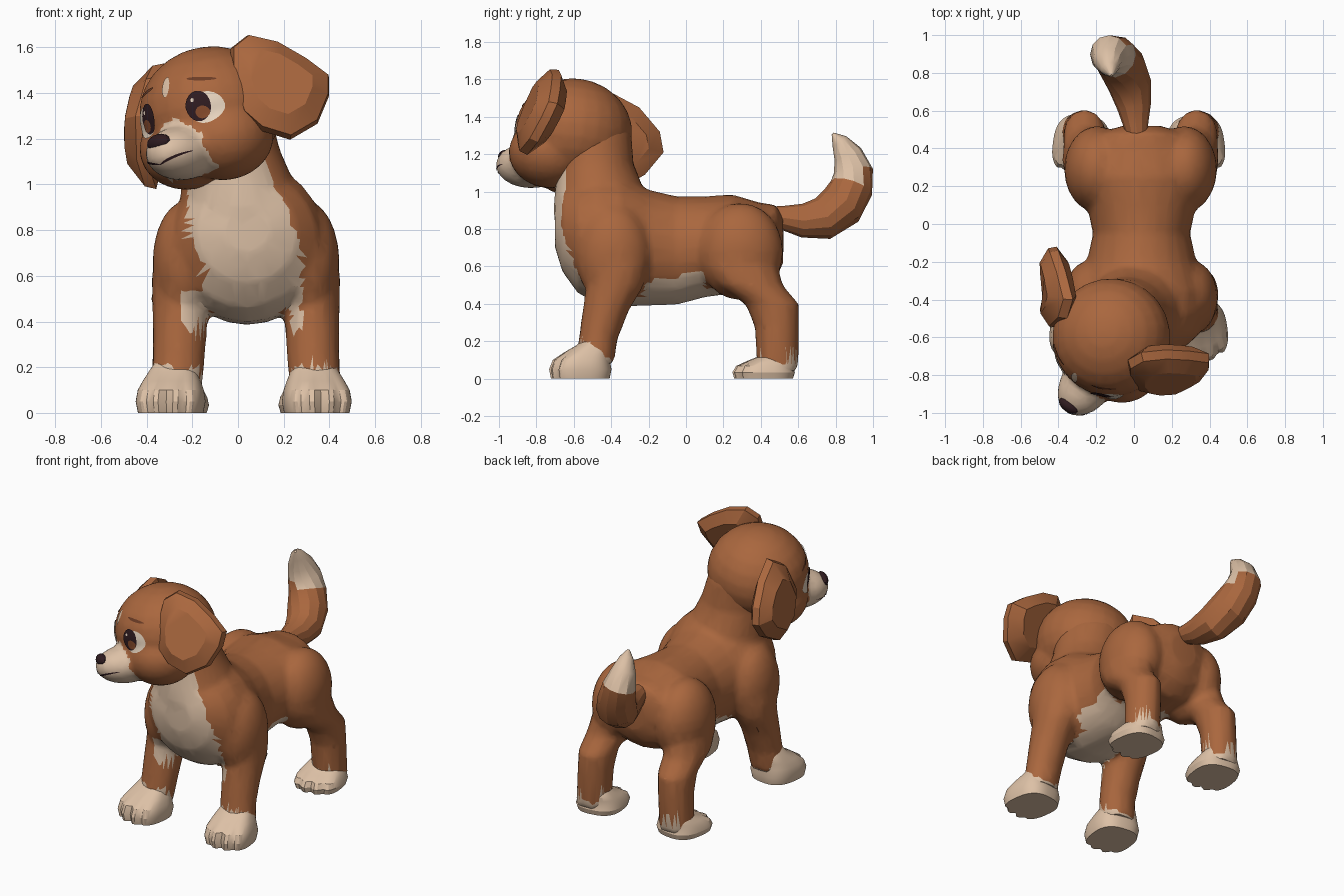
import bpy, bmesh, math
from mathutils import Vector, Matrix
from mathutils.bvhtree import BVHTree

if "Cube" in bpy.data.objects:
    bpy.data.objects.remove(bpy.data.objects["Cube"])


def material(name, rgb):
    m = bpy.data.materials.new(name)
    m.diffuse_color = (*rgb, 1)
    m.use_nodes = True
    m.node_tree.nodes["Principled BSDF"].inputs["Base Color"].default_value = m.diffuse_color
    return m


BROWN = material("chestnut fur", (0.40, 0.135, 0.048))
CREAM = material("cream fur", (0.72, 0.53, 0.38))
DARK = material("dark nose and pupil", (0.028, 0.011, 0.014))
WHITE = material("eye white", (0.80, 0.66, 0.52))
IRIS = material("iris brown", (0.24, 0.07, 0.025))
BROW = material("brow brown", (0.15, 0.045, 0.018))
TAU = 2 * math.pi


def make(name, verts, faces, mats):
    me = bpy.data.meshes.new(name)
    me.from_pydata([tuple(v) for v in verts], [], faces)
    bm = bmesh.new()
    bm.from_mesh(me)
    bmesh.ops.recalc_face_normals(bm, faces=bm.faces)
    bm.to_mesh(me)
    bm.free()
    for m in mats:
        me.materials.append(m)
    ob = bpy.data.objects.new(name, me)
    bpy.context.collection.objects.link(ob)
    return ob


def skin(name, rings, mats):
    """Bridge rings of points and cap both ends."""
    n = len(rings[0])
    verts = [p for r in rings for p in r]
    faces = [(k * n + i, k * n + (i + 1) % n, (k + 1) * n + (i + 1) % n, (k + 1) * n + i)
             for k in range(len(rings) - 1) for i in range(n)]
    faces += [tuple(range(n)), tuple(range(len(verts) - n, len(verts)))]
    return make(name, verts, faces, mats)


def ellipse(c, a, b, n):
    c, a, b = Vector(c), Vector(a), Vector(b)
    return [c + a * math.cos(TAU * i / n) + b * math.sin(TAU * i / n) for i in range(n)]


def ball(name, c, r, mats, seg=24):
    bpy.ops.mesh.primitive_uv_sphere_add(segments=seg, ring_count=seg // 2)
    ob = bpy.context.object
    ob.name = name
    ob.data.transform(Matrix.Translation(c) @ Matrix.Diagonal((*r, 1)))
    for m in mats:
        ob.data.materials.append(m)
    return ob


def fuse(name, obs, voxel, smooth, ratio):
    """Blend overlapping volumes into one faceted skin."""
    bpy.ops.object.select_all(action='DESELECT')
    for o in obs:
        o.select_set(True)
    ob = obs[0]
    bpy.context.view_layer.objects.active = ob
    bpy.ops.object.join()
    ob.name = name
    m = ob.modifiers.new("blend", 'REMESH')
    m.mode, m.voxel_size = 'VOXEL', voxel
    m = ob.modifiers.new("relax", 'SMOOTH')
    m.factor, m.iterations = 0.5, smooth
    m = ob.modifiers.new("facet", 'DECIMATE')
    m.ratio = ratio
    bpy.ops.object.convert(target='MESH')
    ob.data.materials.clear()
    ob.data.materials.append(BROWN)
    ob.data.materials.append(CREAM)
    return ob


def paint(ob, rule):
    for p in ob.data.polygons:
        p.material_index = int(bool(rule(p.center, p.normal)))


# Torso, neck, shoulders, haunches and legs
torso = [(.52, .74, .10, .12), (.48, .73, .23, .20), (.40, .70, .31, .24), (.25, .72, .33, .265),
         (.10, .705, .29, .27), (-.05, .685, .258, .29), (-.20, .70, .29, .31),
         (-.35, .735, .345, .35), (-.48, .75, .34, .35), (-.58, .76, .31, .30),
         (-.66, .79, .22, .22), (-.70, .80, .10, .10)]
neck = [(.75, .03, -.43, .30, .26), (.90, .02, -.45, .275, .26), (1.0, 0, -.46, .25, .24),
        (1.15, -.04, -.485, .225, .205), (1.3, -.08, -.51, .225, .22), (1.42, -.1, -.54, .2, .21)]
FRONT = [(.72, .27, -.37, .10, .13), (.6, .285, -.37, .13, .16), (.5, .285, -.38, .128, .155),
         (.36, .29, -.43, .12, .125), (.21, .295, -.47, .115, .105), (.08, .31, -.49, .115, .105)]
HIND = [(.75, .24, .29, .12, .17), (.6, .265, .29, .14, .205), (.5, .285, .34, .13, .18),
        (.40, .295, .46, .115, .145), (.28, .30, .485, .11, .12), (.04, .31, .49, .11, .11)]
MID = .035
parts = [
    skin("torso", [ellipse((.04, y, z), (rx, 0, 0), (0, 0, rz), 24) for y, z, rx, rz in torso], []),
    skin("neck", [ellipse((x, y, z), (rx, 0, 0), (0, ry, 0), 24) for z, x, y, rx, ry in neck], [])]
for s in (1, -1):
    parts.append(ball("haunch", (MID + s * .23, .29, .68), (.175, .23, .26), []))
    parts.append(ball("shoulder", (MID + s * .26, -.39, .66), (.15, .20, .27), []))
    for rows in (FRONT, HIND):
        parts.append(skin("leg", [ellipse((MID + s * x, y, z), (rx, 0, 0), (0, ry, 0), 12)
                                  for z, x, y, rx, ry in rows], []))
body = fuse("body_and_legs", parts, .02, 4, .25)


def body_cream(c, n):
    if c.z < .36:
        return c.z < (.2 - .6 * (c.y + .57) if c.y < -.1 else .13)
    left = -.22 + .07 * min(1, max(0, (.78 - c.z) / .15))
    bib = c.y < -.5 and n.y < -.15 and c.z < 1.2 and left < c.x < min(.28, .28 - .42 * (c.z - .72))
    wide = .27 if -.22 < c.y < .1 else .16
    belly = -.6 < c.y < .2 and abs(c.x - .04) < wide and c.z < .56 + .25 * c.y and n.z < .1
    patch = c.z < .54 and -.25 < c.x < -.12 and c.y < -.4 and n.y < -.3
    return bib or belly or patch


paint(body, body_cream)

# Paws with scalloped toes
PAW = [(0, 0, .14, .155), (.05, 0, .15, .165), (.10, .005, .142, .15), (.14, .035, .125, .12),
       (.18, .07, .105, .085), (.22, .08, .08, .06)]


def paw(name, x, y, turn, tall):
    rings = []
    rot = Matrix.Rotation(turn, 3, 'Z')
    for z, dy, rx, ry in PAW:
        ring = []
        for i in range(48):
            t = TAU * i / 48
            ct, st = math.cos(t), math.sin(t)
            # squarer outline, with grooves between the toes at the front
            px = rx * math.copysign(abs(ct) ** .75, ct)
            py = ry * math.copysign(abs(st) ** .75, st)
            g = min(abs(px / rx - k) for k in (-.55, 0, .55))
            s = 1 - .16 * max(0, 1 - g / .2) if st < 0 and z < .14 else 1
            ring.append(rot @ Vector((px, py * s + dy, z * tall)) + Vector((x, y, 0)))
        rings.append(ring)
    skin(name, rings, [CREAM])


for s, side in ((1, "left"), (-1, "right")):
    paw(f"front_paw_{side}", .025 + s * .32, -.565, s * .14, 1)
    paw(f"hind_paw_{side}", .025 + s * .305, .415, s * .14, .68)

# Tail
path = [(.02, .44, .87, .05), (.01, .52, .86, .065), (0, .62, .845, .09), (-.02, .73, .855, .115),
        (-.06, .83, .925, .125), (-.10, .885, 1.02, .116), (-.13, .895, 1.11, .105),
        (-.14, .865, 1.20, .078), (-.13, .82, 1.27, .045), (-.12, .785, 1.31, .008)]
rings = []
for i, p in enumerate(path):
    t = (Vector(path[min(i + 1, 9)][:3]) - Vector(path[max(i - 1, 0)][:3])).normalized()
    b = t.cross((1, 0, 0)).normalized()
    rings.append(ellipse(p[:3], b.cross(t) * p[3], b * p[3], 12))
tail = skin("tail", rings, [BROWN, CREAM])
paint(tail, lambda c, n: c.z > 1.08)

# Head, modelled facing -y and then turned and tilted
POSE = Matrix.Translation((-.12, -.6, 1.32)) @ Matrix.Rotation(math.radians(-36), 4, 'Z') \
    @ Matrix.Rotation(math.radians(-12), 4, 'Y')
head = fuse("head", [
    ball("cranium", (0, 0, 0), (.315, .315, .285), []),
    ball("muzzle", (0, -.26, -.185), (.14, .205, .12), []),
    ball("cheek_left", (.1, -.07, -.14), (.215, .22, .185), []),
    ball("cheek_right", (-.1, -.07, -.14), (.215, .22, .185), [])], .018, 5, .45)
paint(head, lambda c, n: c.y < -.2 and c.z < -.04 and abs(c.x) < min(.14, .04 - 1.1 * (c.z + .04)))
bm = bmesh.new()
bm.from_mesh(head.data)
surface = BVHTree.FromBMesh(bm)
bm.free()
nose = ball("nose", (0, -.425, -.14), (.06, .034, .038), [DARK], 16)
face_parts = [head, nose]


def decal(name, cx, cz, rx, rz, mat, layer=0, tilt=0):
    """Thin plate of fur or eye colour wrapped on the face."""
    n, k = 20, 4
    pts = [(0, 0)] + [(r / k * rx * math.cos(TAU * i / n), r / k * rz * math.sin(TAU * i / n))
                      for r in range(1, k + 1) for i in range(n)]
    verts = []
    for u, w in pts:
        x = cx + u * math.cos(tilt) - w * math.sin(tilt)
        z = cz + u * math.sin(tilt) + w * math.cos(tilt)
        hit, nor, _, _ = surface.ray_cast(Vector((x, -2, z)), Vector((0, 1, 0)))
        verts.append((hit if hit else Vector((x, -.2, z))) + Vector((0, -.005 - .002 * layer, 0)))
    faces = [(0, 1 + i, 1 + (i + 1) % n) for i in range(n)]
    faces += [(1 + r * n + i, 1 + (r + 1) * n + i, 1 + (r + 1) * n + (i + 1) % n, 1 + r * n + (i + 1) % n)
              for r in range(k - 1) for i in range(n)]
    ob = make(name, verts, faces, [mat])
    if sum(p.normal.y for p in ob.data.polygons) > 0:
        ob.data.flip_normals()
    face_parts.append(ob)


# Eyes, brows, mouth and forehead blaze
for s, side in ((1, "left"), (-1, "right")):
    decal(f"eye_white_{side}", s * .163, -.015, .070, .070, WHITE)
    decal(f"pupil_{side}", s * .138, -.005, .050, .068, DARK, 1)
    decal(f"iris_{side}", s * .153, -.035, .028, .028, IRIS, 2)
    decal(f"eye_glint_{side}", s * .138 - .018, .025, .007, .009, WHITE, 2)
    decal(f"brow_{side}", s * .15, .115, .060, .008, BROW, 0, -s * .2)
    decal(f"mouth_{side}", s * .06, -.22, .065, .005, DARK, 0, s * .3)
decal("forehead_blaze", -.01, .11, .02, .045, CREAM)
for ob in face_parts:
    ob.matrix_world = POSE


# Floppy ears: outlines given rounded thickness
def flap(name, outline, place, push):
    cx = sum(p[0] for p in outline) / len(outline)
    cz = sum(p[1] for p in outline) / len(outline)
    skin(name, [[place(cx + (u - cx) * k, cz + (w - cz) * k) + Vector(push) * d for u, w in outline]
                for k, d in ((.62, -1), (.96, -.4), (1, .2), (.65, 1))], [BROWN])


flap("ear_left", [(-.03, 1.60), (.04, 1.655), (.17, 1.625), (.30, 1.55), (.40, 1.475), (.40, 1.39),
                  (.35, 1.27), (.23, 1.20), (.10, 1.24), (.02, 1.31), (-.03, 1.45)],
     lambda x, z: Vector((x, -.695 + .21 * (x - .05) + .46 * (z - 1.65), z)), (-.01, .075, -.02))
flap("ear_right", [(-.40, 1.53), (-.25, 1.45), (-.14, 1.32), (-.12, 1.21), (-.22, 1.09),
                   (-.42, .98), (-.51, 1.10), (-.55, 1.30), (-.50, 1.47)],
     lambda y, z: Vector((-.425 + .9 * (z - 1.22) ** 2, y, z)), (.075, 0, 0))

# Soft facets with crisp creases
bpy.ops.object.select_all(action='SELECT')
bpy.context.view_layer.objects.active = body
bpy.ops.object.shade_smooth_by_angle(angle=math.radians(28))
